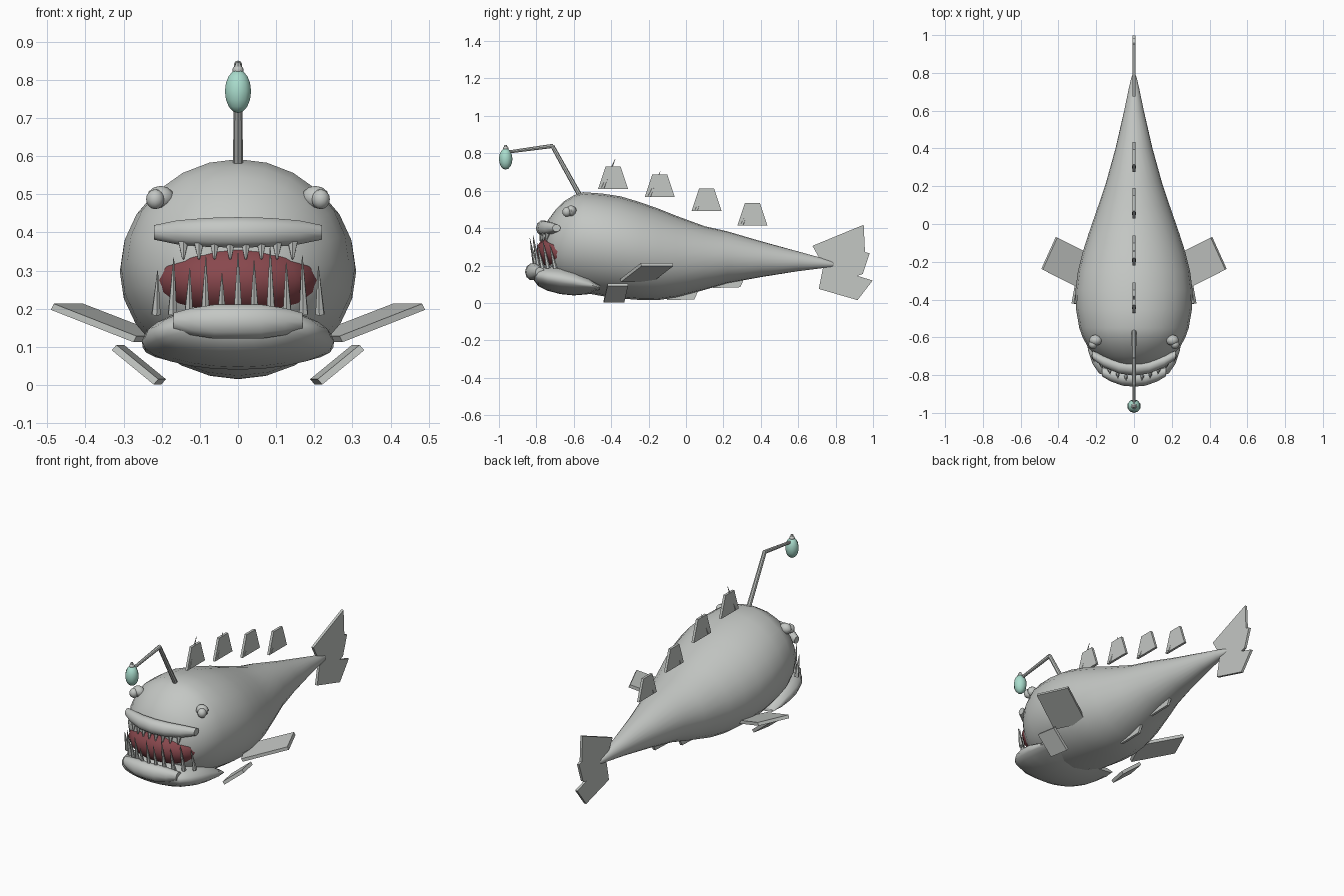
import bpy, bmesh, math, random
from mathutils import Vector

random.seed(4)


def make_mat(name, rgb):
    m = bpy.data.materials.new(name)
    m.diffuse_color = (*rgb, 1)
    return m


GREY = make_mat("skin grey", (0.55, 0.57, 0.55))
RED = make_mat("mouth red", (0.25, 0.065, 0.075))
MINT = make_mat("lure mint", (0.40, 0.72, 0.61))


def finish(name, bm, mat, smooth=None):
    bmesh.ops.recalc_face_normals(bm, faces=bm.faces)
    me = bpy.data.meshes.new(name)
    bm.to_mesh(me)
    bm.free()
    me.materials.append(mat)
    ob = bpy.data.objects.new(name, me)
    bpy.context.collection.objects.link(ob)
    if smooth:
        bpy.ops.object.select_all(action='DESELECT')
        bpy.context.view_layer.objects.active = ob
        ob.select_set(True)
        bpy.ops.object.shade_smooth_by_angle(angle=math.radians(smooth))
    return ob


def loft(name, rings, mat, smooth=45):
    """Skin closed rings of points and cap both ends."""
    bm = bmesh.new()
    vs = [[bm.verts.new(p) for p in r] for r in rings]
    n = len(vs[0])
    for a, b in zip(vs, vs[1:]):
        for i in range(n):
            j = (i + 1) % n
            bm.faces.new((a[i], a[j], b[j], b[i]))
    bm.faces.new(vs[0])
    bm.faces.new(vs[-1])
    return finish(name, bm, mat, smooth)


def ring_y(y, w, bottom, top, n=24):
    """Upright oval across the body at y."""
    c, h = (top + bottom) / 2, (top - bottom) / 2
    return [(w * math.cos(t), y, c + h * math.sin(t))
            for t in (2 * math.pi * i / n for i in range(n))]


def ring_x(x, y, z, ry, rz, n=10):
    return [(x, y + ry * math.cos(t), z + rz * math.sin(t))
            for t in (2 * math.pi * i / n for i in range(n))]


def plate(name, pts, offset, mat=GREY):
    """Flat polygon thickened symmetrically along the offset vector."""
    o = Vector(offset)
    return loft(name, [[Vector(p) - o for p in pts], [Vector(p) + o for p in pts]], mat, None)


def cone(name, a, b, r1, r2, n=6, mat=GREY):
    a, b = Vector(a), Vector(b)
    bm = bmesh.new()
    bmesh.ops.create_cone(bm, cap_ends=True, segments=n, radius1=r1, radius2=r2, depth=(b - a).length)
    q = (b - a).to_track_quat('Z', 'Y')
    for v in bm.verts:
        v.co = q @ v.co + (a + b) / 2
    return finish(name, bm, mat, 40)


def ball(name, loc, size, mat=GREY, u=12, v=8):
    bm = bmesh.new()
    bmesh.ops.create_uvsphere(bm, u_segments=u, v_segments=v, radius=1)
    for p in bm.verts:
        p.co = Vector(a * s + c for a, s, c in zip(p.co, size, loc))
    return finish(name, bm, mat, 50)


# Body: y, half width, bottom, top
body = [(-0.75, 0.09, 0.24, 0.41), (-0.74, 0.14, 0.18, 0.44), (-0.70, 0.20, 0.12, 0.495),
        (-0.65, 0.245, 0.09, 0.545), (-0.60, 0.272, 0.07, 0.575), (-0.55, 0.29, 0.055, 0.592),
        (-0.45, 0.307, 0.037, 0.585), (-0.35, 0.31, 0.024, 0.57), (-0.25, 0.297, 0.016, 0.54),
        (-0.15, 0.272, 0.015, 0.505), (-0.05, 0.24, 0.03, 0.465), (0.1, 0.188, 0.07, 0.41),
        (0.22, 0.148, 0.105, 0.383), (0.4, 0.098, 0.138, 0.33), (0.6, 0.052, 0.17, 0.275),
        (0.72, 0.027, 0.185, 0.242), (0.78, 0.013, 0.192, 0.222), (0.8, 0.003, 0.203, 0.21)]
loft("body", [ring_y(*s) for s in body], GREY, 60)

# Lower jaw bowl
jaw = [(-0.82, 0.12, 0.13, 0.175), (-0.79, 0.185, 0.09, 0.197), (-0.74, 0.22, 0.065, 0.207),
       (-0.67, 0.243, 0.047, 0.205), (-0.60, 0.252, 0.04, 0.19), (-0.52, 0.25, 0.047, 0.15),
       (-0.46, 0.235, 0.065, 0.10)]
loft("lower_jaw", [ring_y(*s) for s in jaw], GREY, 60)

# Mouth lining
ball("mouth", (0, -0.66, 0.275), (0.215, 0.14, 0.105), RED, 16, 10)

# Lips: x, half height
lip_x = [-0.22, -0.16, -0.08, 0, 0.08, 0.16, 0.22]
lip_h = [0.02, 0.033, 0.04, 0.042, 0.04, 0.033, 0.02]
loft("upper_lip", [ring_x(x, -0.765 + 1.5 * x * x, 0.40, 0.7 * h + 0.008, h)
                   for x, h in zip(lip_x, lip_h)], GREY, 50)
low_h = [0.024, 0.037, 0.047, 0.047, 0.047, 0.037, 0.024]
loft("lower_lip", [ring_x(x * 0.77, -0.82 + 0.8 * x * x, 0.166, 0.7 * h + 0.008, h)
                   for x, h in zip(lip_x, low_h)], GREY, 50)

# Teeth
for i in range(-5, 6):
    x = i * 0.043
    y = -0.805 + 2.3 * x * x
    top = (0.35 if i % 2 == 0 else 0.31) + random.uniform(-0.02, 0.02)
    cone("lower_tooth", (x, y, 0.185), (x * 0.98, y - 0.03, top), 0.013, 0.001)
for i in range(8):
    x = (i - 3.5) * 0.041
    y = -0.77 + 1.5 * x * x
    cone("upper_tooth", (x, y, 0.38), (x, y - 0.01, 0.33), 0.016, 0.003)

for s in (-1, 1):
    # Eyes
    ball("eye_socket", (s * 0.203, -0.615, 0.492), (0.036, 0.03, 0.03), GREY, 8, 6)
    ball("eyeball", (s * 0.217, -0.637, 0.487), (0.024, 0.024, 0.026))
    # Side fins
    plate("pectoral_fin", [(s * 0.41, -0.07, 0.205), (s * 0.487, -0.24, 0.205),
                           (s * 0.27, -0.35, 0.12), (s * 0.19, -0.18, 0.12)],
          (-s * 0.004, -0.002, 0.008))
    plate("pelvic_fin", [(s * 0.305, -0.31, 0.098), (s * 0.325, -0.42, 0.098),
                         (s * 0.215, -0.44, 0.008), (s * 0.195, -0.33, 0.008)],
          (-s * 0.006, 0, 0.007))

# Lure stalk, bulb and cap
cone("stalk_lower", (0, -0.565, 0.57), (0, -0.715, 0.84), 0.013, 0.011, 8)
cone("stalk_upper", (0, -0.71, 0.84), (0, -0.965, 0.805), 0.011, 0.008, 8)
ball("lure_bulb", (0, -0.964, 0.77), (0.036, 0.036, 0.057), MINT, 10, 8)
ball("lure_cap", (0, -0.964, 0.825), (0.015, 0.015, 0.014), GREY, 8, 6)
cone("lure_tip", (0, -0.964, 0.83), (0, -0.964, 0.845), 0.012, 0.006)

# Back fins with a slanted spine in each
for y, z, tall in ((-0.39, 0.61, 0.16), (-0.14, 0.567, 0.135), (0.11, 0.492, 0.09), (0.355, 0.415, 0.09)):
    plate("back_fin", [(0, y - 0.08, z), (0, y + 0.08, z), (0, y + 0.04, z + 0.12),
                       (0, y - 0.04, z + 0.12)], (0.007, 0, 0))
    cone("fin_spine", (0, y - 0.055, z + 0.005), (0, y - 0.055 + tall * 0.42, z + tall), 0.012, 0.001)

# Belly fins
for y, z in ((-0.025, 0.015), (0.22, 0.08)):
    plate("belly_fin", [(0, y - 0.075, z), (0, y + 0.07, z + 0.004), (0, y + 0.1, z + 0.07),
                        (0, y - 0.1, z + 0.07)], (0.007, 0, 0))

# Tail fin
tail = [(0.676, 0.305), (0.95, 0.418), (0.957, 0.272), (0.982, 0.265), (0.945, 0.155),
        (0.915, 0.145), (0.998, 0.12), (0.917, 0.015), (0.71, 0.075), (0.735, 0.2)]
plate("tail_fin", [(0, y, z) for y, z in tail], (0.007, 0, 0))
